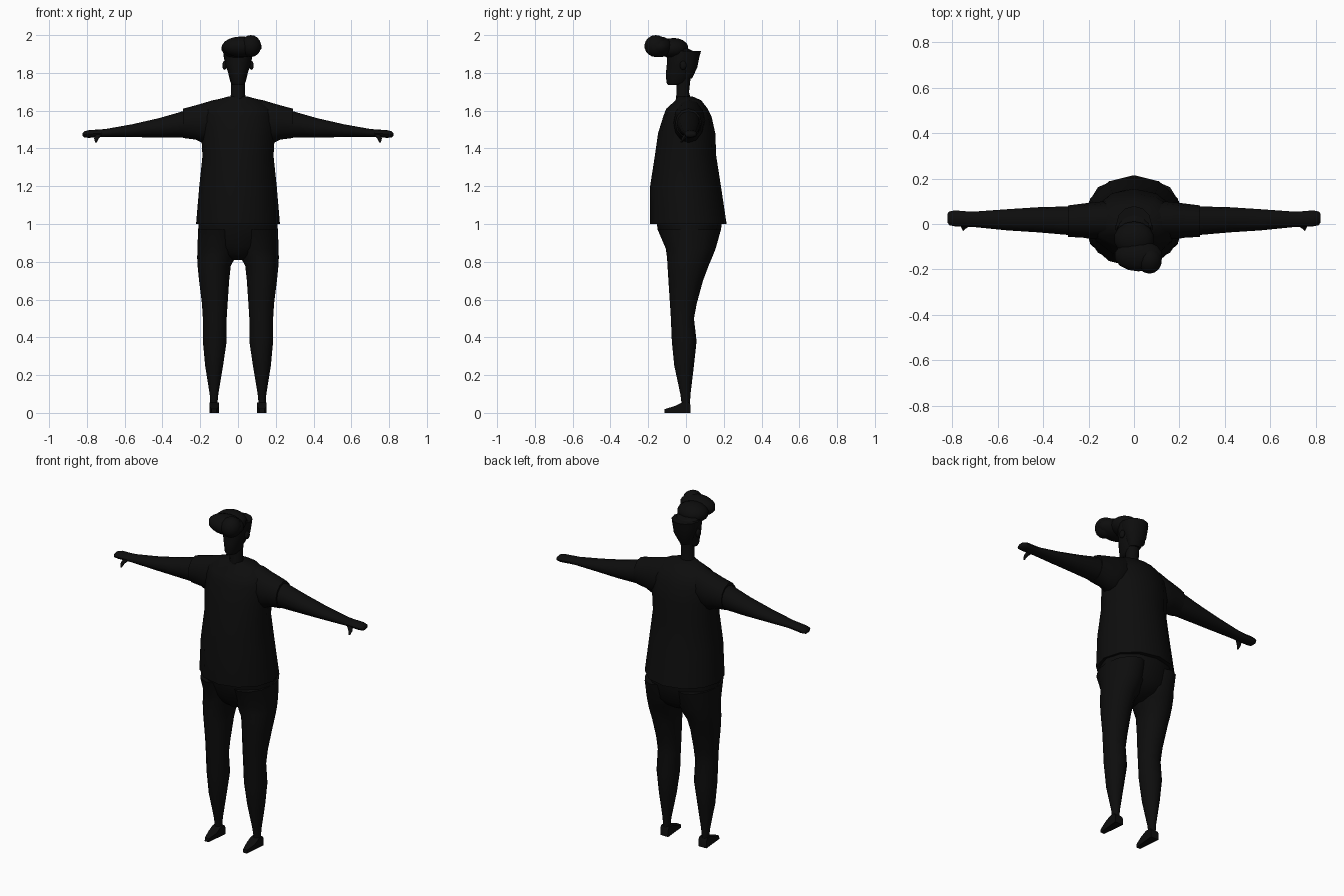
import bpy, bmesh, math
from mathutils import Vector

black = bpy.data.materials.new("near_black")
black.diffuse_color = (0.004, 0.004, 0.004, 1)


def finish(name, bm):
    """Turn a bmesh into a smooth-shaded object."""
    bmesh.ops.recalc_face_normals(bm, faces=bm.faces)
    me = bpy.data.meshes.new(name)
    bm.to_mesh(me)
    bm.free()
    me.materials.append(black)
    ob = bpy.data.objects.new(name, me)
    bpy.context.collection.objects.link(ob)
    bpy.ops.object.select_all(action='DESELECT')
    ob.select_set(True)
    bpy.context.view_layer.objects.active = ob
    bpy.ops.object.shade_smooth_by_angle(angle=math.radians(45))
    return ob


def loft(name, rings, axis='Z', sides=12, side=1):
    """Skin ellipses; ring = (position, u_min, u_max, v_min, v_max).
    Axis Z: u is x, v is y.  Axis X: u is y, v is z."""
    bm = bmesh.new()
    loops = []
    for p, u0, u1, v0, v1 in rings:
        loop = []
        for i in range(sides):
            a = 2 * math.pi * i / sides
            u = (u0 + u1) / 2 + (u1 - u0) / 2 * math.cos(a)
            v = (v0 + v1) / 2 + (v1 - v0) / 2 * math.sin(a)
            co = (u * side, v, p) if axis == 'Z' else (p * side, u, v)
            loop.append(bm.verts.new(co))
        loops.append(loop)
    for a, b in zip(loops, loops[1:]):
        for i in range(sides):
            j = (i + 1) % sides
            bm.faces.new((a[i], a[j], b[j], b[i]))
    bm.faces.new(loops[0])
    bm.faces.new(loops[-1])
    return finish(name, bm)


def blob(name, centre, radii):
    bm = bmesh.new()
    bmesh.ops.create_uvsphere(bm, u_segments=14, v_segments=9, radius=1)
    for v in bm.verts:
        v.co = Vector([c + r * k for c, r, k in zip(centre, radii, v.co)])
    return finish(name, bm)


def sym(z, rx, y0, y1):
    return (z, -rx, rx, y0, y1)


# Shirt body and trouser seat
loft("shirt_body", [
    sym(1.00, .222, -.19, .215), sym(1.2, .205, -.19, .185),
    sym(1.36, .188, -.165, .16), sym(1.48, .195, -.148, .155),
    sym(1.57, .195, -.12, .135), sym(1.61, .18, -.105, .115),
    sym(1.655, .125, -.055, .08), sym(1.675, .05, -.05, .035)])
loft("trouser_seat", [
    sym(1.04, .205, -.16, .195), sym(.97, .211, -.15, .185),
    sym(.88, .205, -.108, .158), sym(.84, .13, -.085, .125),
    sym(.81, .035, -.05, .07)])

for side, tag in ((1, "left"), (-1, "right")):
    # Trouser leg
    loft("leg_" + tag, [
        (.97, .0, .211, -.15, .185), (.87, .0, .215, -.107, .157),
        (.82, .015, .216, -.1, .137), (.78, .038, .214, -.098, .12),
        (.70, .047, .206, -.093, .09), (.58, .055, .191, -.085, .057),
        (.5, .06, .186, -.08, .042), (.38, .06, .186, -.075, .056),
        (.25, .079, .174, -.062, .042), (.1, .104, .15, -.03, .024),
        (.04, .11, .146, -.022, .02)], side=side)
    # Foot: flat sole, low toe, higher heel
    foot = bmesh.new()
    outline = [(-.115, 0), (.025, 0), (.025, .04), (.015, .056),
               (-.02, .056), (-.06, .036), (-.113, .02)]
    cols = []
    for x in (.1, .152):
        cols.append([foot.verts.new((side * (x + (.126 - x) * (.5 if y < -.1 else 0)),
                                     y, z)) for y, z in outline])
    foot.faces.new(cols[0])
    foot.faces.new(cols[1])
    for i in range(len(outline)):
        j = (i + 1) % len(outline)
        foot.faces.new((cols[0][i], cols[0][j], cols[1][j], cols[1][i]))
    finish("foot_" + tag, foot)
    # Sleeve
    loft("sleeve_" + tag, [
        (.08, -.05, .08, 1.47, 1.665), (.13, -.065, .1, 1.44, 1.656),
        (.19, -.066, .094, 1.43, 1.638), (.225, -.06, .09, 1.447, 1.628),
        (.29, -.057, .082, 1.455, 1.611)], 'X', side=side)
    # Arm and mitten-shaped hand
    loft("arm_" + tag, [
        (.27, -.05, .078, 1.458, 1.603), (.42, -.037, .074, 1.458, 1.56),
        (.56, -.028, .065, 1.46, 1.528), (.7, -.014, .055, 1.461, 1.503),
        (.74, -.012, .056, 1.459, 1.5), (.79, -.01, .06, 1.456, 1.497),
        (.815, -.005, .055, 1.458, 1.49), (.822, .008, .045, 1.465, 1.482)],
        'X', side=side)
    # Thumb
    loft("thumb_" + tag, [
        (1.475, .715, .755, -.012, .016), (1.452, .738, .762, -.024, -.002),
        (1.432, .748, .756, -.03, -.02)], sides=8, side=side)
    # Ear
    blob("ear_" + tag, (side * .071, -.015, 1.84), (.012, .018, .024))

# Neck and head
loft("neck", [sym(1.64, .042, -.055, .03), sym(1.7, .037, -.05, .016),
              sym(1.78, .037, -.05, .025)])
loft("head", [
    sym(1.735, .028, -.095, -.03), sym(1.75, .04, -.104, .018),
    sym(1.8, .052, -.106, .036), sym(1.84, .066, -.102, .055),
    sym(1.9, .075, -.1, .066), sym(1.93, .07, -.095, .01)])

# Hair: flat-topped back, raised crown and swept quiff
loft("hair_back", [
    sym(1.77, .035, -.03, .032), sym(1.83, .062, -.03, .06),
    sym(1.88, .075, -.07, .07), sym(1.915, .078, -.08, .079)])
blob("hair_crown", (0, -.065, 1.93), (.09, .078, .055))
blob("hair_quiff", (.02, -.14, 1.938), (.108, .07, .055))
blob("hair_quiff_tip", (.068, -.16, 1.942), (.056, .06, .058))
